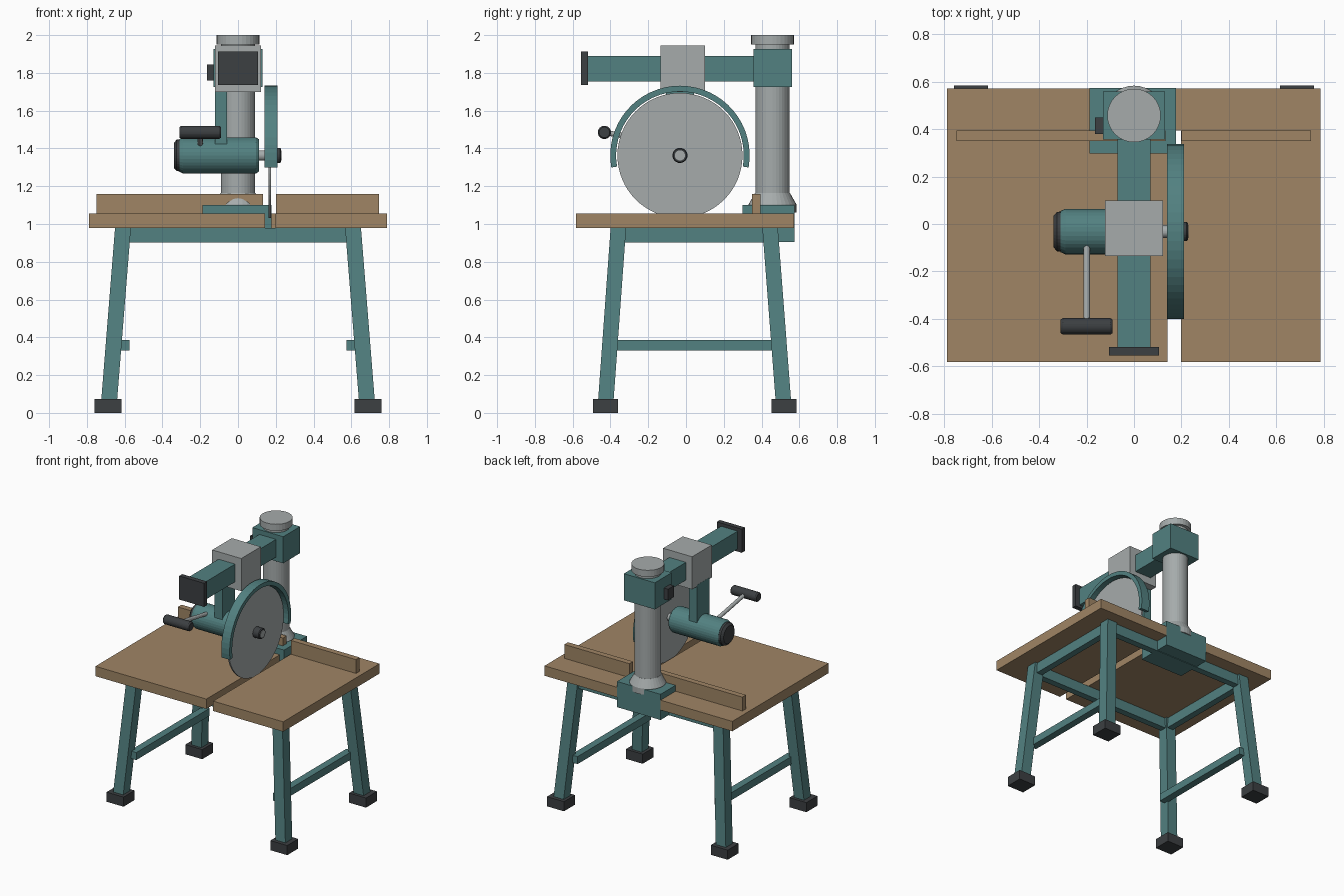
import bpy, bmesh, math
from mathutils import Vector, Matrix

if "Cube" in bpy.data.objects:
    bpy.data.objects.remove(bpy.data.objects["Cube"])


def material(name, rgb):
    m = bpy.data.materials.new(name)
    m.diffuse_color = (*rgb, 1)
    m.use_nodes = True
    m.node_tree.nodes["Principled BSDF"].inputs["Base Color"].default_value = m.diffuse_color
    return m


TEAL = material("teal_paint", (0.085, 0.22, 0.22))
WOOD = material("wood", (0.35, 0.235, 0.13))
DARK = material("dark_rubber", (0.045, 0.05, 0.054))
STEEL = material("steel", (0.38, 0.41, 0.41))


def finish(name, bm, mat):
    bmesh.ops.recalc_face_normals(bm, faces=bm.faces)
    me = bpy.data.meshes.new(name)
    bm.to_mesh(me)
    bm.free()
    me.materials.append(mat)
    ob = bpy.data.objects.new(name, me)
    bpy.context.collection.objects.link(ob)
    return ob


def box(name, x, y, z, mat, top_shift=(0, 0)):
    """Box from (min, max) ranges; top_shift slants it sideways."""
    bm = bmesh.new()
    bmesh.ops.create_cube(bm, size=1)
    for v in bm.verts:
        up = v.co.z > 0
        v.co = Vector([(a + b) / 2 + c * (b - a) for (a, b), c in zip((x, y, z), v.co)])
        if up:
            v.co.x += top_shift[0]
            v.co.y += top_shift[1]
    return finish(name, bm, mat)


def lathe(name, profile, origin, axis, mat, segs=32):
    """Solid of revolution: profile is (radius, distance along axis)."""
    bm = bmesh.new()
    rings = []
    for r, h in profile:
        rings.append([bm.verts.new((r * math.cos(2 * math.pi * i / segs),
                                    r * math.sin(2 * math.pi * i / segs), h))
                      for i in range(segs)])
    for a, b in zip(rings, rings[1:]):
        for i in range(segs):
            j = (i + 1) % segs
            bm.faces.new((a[i], a[j], b[j], b[i]))
    bm.faces.new(rings[0])
    bm.faces.new(rings[-1])
    rot = Vector((0, 0, 1)).rotation_difference(Vector(axis)).to_matrix().to_4x4()
    bm.transform(Matrix.Translation(origin) @ rot)
    return finish(name, bm, mat)


def extrude(name, points, offset, mat):
    bm = bmesh.new()
    f = bm.faces.new([bm.verts.new(p) for p in points])
    r = bmesh.ops.extrude_face_region(bm, geom=[f], use_keep_orig=True)
    bmesh.ops.translate(bm, vec=offset,
                        verts=[g for g in r["geom"] if isinstance(g, bmesh.types.BMVert)])
    return finish(name, bm, mat)


# Table top with the blade slot cut in from the front
outline = [(-0.79, -0.583), (0.142, -0.583), (0.142, 0.395), (0.199, 0.395),
           (0.199, -0.583), (0.788, -0.583), (0.788, 0.573), (-0.79, 0.573)]
extrude("table_top", [(x, y, 0.98) for x, y in outline], (0, 0, 0.075), WOOD)

# Fence in two lengths
box("fence_left", (-0.75, 0.132), (0.35, 0.394), (1.055, 1.16), WOOD)
box("fence_right", (0.2, 0.747), (0.35, 0.394), (1.055, 1.16), WOOD)

# Splayed legs, feet and side stretchers
for sx, side in ((-1, "left"), (1, "right")):
    for y, ytop, end in ((-0.427, -0.358, "front"), (0.518, 0.445, "back")):
        x = 0.685 * sx
        box(f"{end}_{side}_leg", (x - 0.042, x + 0.042), (y - 0.041, y + 0.041),
            (0.03, 0.98), TEAL, (-0.076 * sx, ytop - y))
        box(f"{end}_{side}_foot", (x + 0.003 * sx - 0.071, x + 0.003 * sx + 0.071),
            (y - 0.066, y + 0.066), (0, 0.073), DARK)
    box(f"{side}_stretcher", sorted((0.575 * sx, 0.63 * sx)), (-0.4, 0.48), (0.33, 0.387), TEAL)
    box(f"{side}_apron", sorted((0.582 * sx, 0.632 * sx)), (-0.385, 0.47), (0.902, 0.98), TEAL)
for y, end in ((-0.36, "front"), (0.445, "back")):
    box(f"{end}_apron", (-0.632, 0.632), (y - 0.025, y + 0.025), (0.901, 0.98), TEAL)

# Column with mounting block, flared collar, cap and head
CY = 0.458
box("column_mount", (-0.188, 0.178), (0.298, 0.574), (0.905, 1.1), TEAL)
lathe("column_collar", [(0.126, 1.06), (0.126, 1.105), (0.092, 1.165)], (0, CY, 0), (0, 0, 1), STEEL)
lathe("column", [(0.091, 1.1), (0.091, 1.96)], (0, CY, 0), (0, 0, 1), STEEL)
lathe("column_cap", [(0.113, 1.95), (0.113, 2.0)], (0, CY, 0), (0, 0, 1), STEEL)
box("column_head", (-0.13, 0.13), (0.357, 0.56), (1.724, 1.926), TEAL)
box("head_clamp", (-0.165, -0.125), (0.38, 0.45), (1.76, 1.845), DARK)

# Overarm, end plate and sliding carriage
box("overarm", (-0.07, 0.07), (-0.53, 0.38), (1.755, 1.89), TEAL)
box("overarm_end_plate", (-0.105, 0.105), (-0.556, -0.52), (1.735, 1.914), DARK)
box("carriage", (-0.122, 0.122), (-0.135, 0.1), (1.698, 1.946), STEEL)

# Motor hung on a yoke
MY, MZ = -0.032, 1.363
box("yoke", (-0.123, -0.057), (MY - 0.075, MY + 0.075), (1.415, 1.71), TEAL)
lathe("motor_body", [(0.087, -0.31), (0.096, -0.29), (0.096, 0.095), (0.086, 0.11)],
      (0, MY, MZ), (1, 0, 0), TEAL)
lathe("motor_end_cap", [(0.066, -0.34), (0.083, -0.325), (0.085, -0.3)],
      (0, MY, MZ), (1, 0, 0), DARK)
lathe("arbor", [(0.027, 0.1), (0.027, 0.23)], (0, MY, MZ), (1, 0, 0), STEEL)
lathe("arbor_nut", [(0.04, 0.174), (0.04, 0.222), (0.035, 0.228)], (0, MY, MZ), (1, 0, 0), DARK)

# Blade and open rim guard over its upper half
lathe("blade", [(0.331, 0.162), (0.331, 0.174)], (0, MY, MZ), (1, 0, 0), STEEL, 64)
arc = [math.radians(-10 + 200 * i / 32) for i in range(33)]
ring = [(0.369, a) for a in arc] + [(0.338, a) for a in reversed(arc)]
bm = bmesh.new()
sides = [[bm.verts.new((x, MY + r * math.cos(a), MZ + r * math.sin(a))) for r, a in ring]
         for x in (0.14, 0.21)]
n = len(ring)
for i in range(n):
    j = (i + 1) % n
    bm.faces.new((sides[0][i], sides[0][j], sides[1][j], sides[1][i]))
for s in sides:
    for i in range(32):
        bm.faces.new((s[i], s[i + 1], s[n - 2 - i], s[n - 1 - i]))
finish("blade_guard", bm, TEAL)

# Pull handle
start, tip = Vector((-0.2, -0.07, 1.42)), Vector((-0.2, -0.432, 1.485))
lathe("handle_rod", [(0.014, 0), (0.014, (tip - start).length)], start, tip - start, STEEL, 16)
lathe("handle_grip", [(0.028, -0.31), (0.035, -0.3), (0.035, -0.1), (0.028, -0.09)],
      (0, tip.y, tip.z), (1, 0, 0), DARK, 24)
